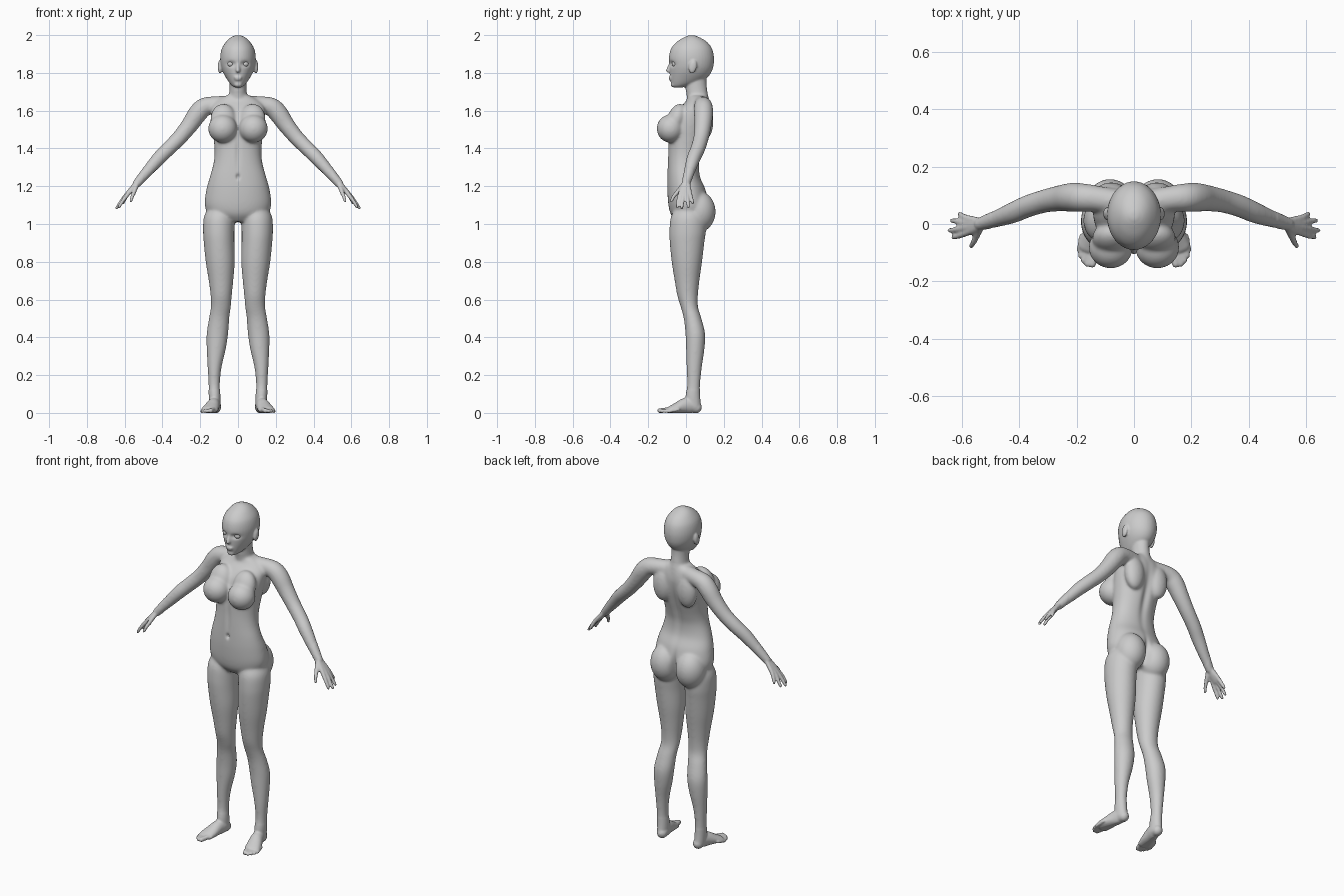
import bpy, bmesh, math
from mathutils import Vector, Matrix

parts = []


def spline(pts, k=5):
    """Catmull-Rom interpolation over every column of the rows."""
    out = []
    for i in range(len(pts) - 1):
        p0, p1, p2, p3 = pts[max(i - 1, 0)], pts[i], pts[i + 1], pts[min(i + 2, len(pts) - 1)]
        for j in range(k):
            t = j / k
            out.append([b + 0.5 * t * (c - a + t * (2 * a - 5 * b + 4 * c - d + t * (3 * (b - c) + d - a)))
                        for a, b, c, d in zip(p0, p1, p2, p3)])
    return out + [list(pts[-1])]


def finish(name, bm):
    bmesh.ops.recalc_face_normals(bm, faces=bm.faces)
    me = bpy.data.meshes.new(name)
    bm.to_mesh(me)
    bm.free()
    ob = bpy.data.objects.new(name, me)
    bpy.context.collection.objects.link(ob)
    return ob


def skin(name, rings):
    bm = bmesh.new()
    loops = [[bm.verts.new(p) for p in r] for r in rings]
    n = len(loops[0])
    for a, b in zip(loops, loops[1:]):
        for i in range(n):
            bm.faces.new((a[i], a[(i + 1) % n], b[(i + 1) % n], b[i]))
    bm.faces.new(loops[0])
    bm.faces.new(loops[-1])
    parts.append(finish(name, bm))


def stack(name, rows, s=1, n=40, e=1.0):
    """Horizontal rings: z, centre x, half width, front y, back y."""
    rings = []
    for z, cx, hw, yf, yb in spline(rows):
        ring = []
        for i in range(n):
            c, q = math.cos(math.tau * i / n), math.sin(math.tau * i / n)
            c, q = math.copysign(abs(c) ** e, c), math.copysign(abs(q) ** e, q)
            ring.append((s * (cx + hw * c), (yf + yb) / 2 + (yb - yf) / 2 * q, z))
        rings.append(ring)
    skin(name, rings)


def tube(name, pts, s=1, ref=(0, 1, 0), n=20):
    """Round-ended tube: x, y, z, radius along ref, other radius."""
    rows = spline(pts)
    pos = [Vector(r[:3]) for r in rows]
    rings = []

    def ring(c, t, ra, rb):
        u = Vector(ref)
        u = (u - t * u.dot(t)).normalized()
        v = t.cross(u)
        pts = [c + u * ra * math.cos(a) + v * rb * math.sin(a) for a in (math.tau * i / n for i in range(n))]
        rings.append([(s * p.x, p.y, p.z) for p in pts])

    last = len(pos) - 1
    caps = [math.radians(a) for a in (80, 55, 28)]
    for i, r in enumerate(rows):
        t = (pos[min(i + 1, last)] - pos[max(i - 1, 0)]).normalized()
        ra, rb = r[3], r[4]
        m = min(ra, rb)
        if i == 0:
            for a in caps:
                ring(pos[i] - t * m * math.sin(a), t, ra * math.cos(a), rb * math.cos(a))
        ring(pos[i], t, ra, rb)
        if i == last:
            for a in reversed(caps):
                ring(pos[i] + t * m * math.sin(a), t, ra * math.cos(a), rb * math.cos(a))
    skin(name, rings)


def ball(name, c, r, s=1, tilt=0.0):
    bm = bmesh.new()
    bmesh.ops.create_uvsphere(bm, u_segments=32, v_segments=20, radius=1)
    m = Matrix.Translation((s * c[0], c[1], c[2])) @ Matrix.Rotation(tilt, 4, 'X') @ Matrix.Diagonal((*r, 1))
    bmesh.ops.transform(bm, matrix=m, verts=bm.verts)
    ob = finish(name, bm)
    parts.append(ob)
    return ob


# torso, neck, head
stack("torso", [
    (1.012, 0, .07, -.05, .08), (1.05, 0, .15, -.08, .11), (1.10, 0, .176, -.093, .12),
    (1.18, 0, .168, -.099, .105), (1.25, 0, .149, -.099, .076), (1.32, 0, .130, -.097, .072),
    (1.38, 0, .124, -.095, .086), (1.45, 0, .129, -.093, .108), (1.52, 0, .138, -.082, .125),
    (1.58, 0, .143, -.058, .132), (1.62, 0, .14, -.028, .13), (1.655, 0, .11, .003, .122),
    (1.68, 0, .065, .012, .112)], e=.93)
stack("neck", [(1.62, 0, .065, .0, .13), (1.66, 0, .053, .005, .124), (1.70, 0, .046, .0, .114),
               (1.75, 0, .044, -.004, .108), (1.81, 0, .046, 0, .11)])
stack("head", [
    (1.722, 0, .014, -.062, -.025), (1.731, 0, .030, -.073, .015), (1.748, 0, .046, -.080, .07),
    (1.775, 0, .064, -.084, .112), (1.805, 0, .080, -.086, .135), (1.84, 0, .091, -.088, .146),
    (1.885, 0, .094, -.090, .148), (1.93, 0, .085, -.078, .137), (1.965, 0, .063, -.048, .11),
    (1.988, 0, .038, -.010, .072), (1.999, 0, .012, .017, .043)])

# nose and lips
tube("nose", [(0, -.078, 1.862, .008, .008), (0, -.088, 1.835, .008, .009), (0, -.096, 1.812, .012, .010)],
     ref=(1, 0, 0))
ball("upper_lip", (0, -.083, 1.776), (.023, .010, .006))
ball("lower_lip", (0, -.081, 1.766), (.019, .010, .006))
ball("chin", (0, -.066, 1.738), (.022, .016, .014))

FINGERS = {
    "index_finger": [(.54, -.012, 1.212), (.588, -.033, 1.152), (.613, -.042, 1.118), (.630, -.046, 1.090)],
    "middle_finger": [(.54, -.004, 1.212), (.595, -.014, 1.150), (.625, -.020, 1.110), (.642, -.022, 1.085)],
    "ring_finger": [(.54, .004, 1.212), (.592, .005, 1.152), (.618, .010, 1.115), (.634, .012, 1.090)],
    "little_finger": [(.54, .010, 1.212), (.583, .021, 1.160), (.600, .030, 1.130), (.608, .036, 1.112)],
    "thumb": [(.535, -.012, 1.210), (.550, -.045, 1.170), (.560, -.066, 1.145), (.567, -.077, 1.122)],
}
TOES = [(.145, -.140, .013), (.163, -.140, .010), (.176, -.127, .010), (.186, -.110, .0095), (.191, -.090, .009)]

for s, side in ((1, "left_"), (-1, "right_")):
    # ear
    ball(side + "ear", (.096, .036, 1.832), (.011, .021, .036), s, -.2)
    # chest, shoulder blade, buttock
    ball(side + "breast", (.081, -.082, 1.505), (.077, .073, .075), s)
    ball(side + "upper_breast", (.078, -.050, 1.555), (.068, .05, .085), s, -.35)
    ball(side + "shoulder_blade", (.08, .1, 1.545), (.06, .045, .10), s)
    ball(side + "buttock", (.083, .068, 1.065), (.085, .089, .108), s)
    # shoulder and arm
    arm = [(.05, .075, 1.635, .044), (.13, .088, 1.630, .046), (.18, .092, 1.618, .050), (.215, .093, 1.583, .051),
           (.255, .090, 1.525, .046), (.31, .080, 1.457, .041), (.37, .062, 1.397, .039), (.42, .040, 1.347, .037),
           (.48, .018, 1.278, .030), (.535, .0, 1.215, .0225)]
    tube(side + "arm", [(*p, p[3]) for p in arm], s)
    # hand
    tube(side + "palm", [(.535, 0, 1.215, .022, .016), (.56, -.004, 1.186, .031, .015),
                         (.585, -.006, 1.158, .033, .012)], s)
    for name, pts in FINGERS.items():
        tube(side + name, [(*p, r, r) for p, r in zip(pts, (.013, .0115, .0098, .0082))], s, n=12)
    # leg
    stack(side + "leg", [
        (1.08, .092, .07, -.06, .09), (1.03, .100, .082, -.082, .105), (.96, .102, .083, -.088, .105),
        (.90, .100, .081, -.086, .097), (.80, .094, .077, -.076, .085), (.70, .090, .065, -.060, .071),
        (.62, .089, .056, -.046, .063), (.56, .091, .053, -.028, .064), (.50, .100, .054, -.012, .082),
        (.42, .109, .057, -.003, .101), (.34, .115, .051, .0, .098), (.24, .124, .037, .003, .084),
        (.15, .126, .030, .006, .075), (.09, .124, .031, -.002, .075), (.03, .122, .030, -.005, .080)], s)
    # foot
    tube(side + "foot", [
        (.119, .055, .028, .029, .031), (.122, .03, .038, .032, .041), (.130, -.005, .038, .035, .041),
        (.141, -.045, .027, .041, .030), (.152, -.085, .016, .044, .019)], s, (1, 0, 0))
    for i, (x, y, r) in enumerate(TOES):
        base = (.126 + .014 * i, -.085 + .011 * i, .018, r, r)
        tube(f"{side}toe_{i + 1}", [base, (x, y, r - .001, r, r)], s, (1, 0, 0), 12)

# fuse every part into one continuous skin
bpy.ops.object.select_all(action='DESELECT')
for ob in parts:
    ob.select_set(True)
body = parts[0]
bpy.context.view_layer.objects.active = body
bpy.ops.object.join()
body.name = "body"


def apply(kind, **props):
    mod = body.modifiers.new("step", kind)
    for k, v in props.items():
        setattr(mod, k, v)
    bpy.ops.object.modifier_apply(modifier=mod.name)


apply('REMESH', mode='VOXEL', voxel_size=.0055)
soft = body.vertex_groups.new(name="soft")
soft.add([v.index for v in body.data.vertices if .12 < v.co.z < 1.70 and abs(v.co.x) < .5], 1, 'REPLACE')
apply('SMOOTH', factor=.5, iterations=24, vertex_group="soft")
apply('SMOOTH', factor=.5, iterations=3)

# sculpted dents: centre, reach, push
DENTS = [((.038, -.085, 1.847), (.021, .05, .013), (0, .014, 0)),     # eye sockets
         ((-.038, -.085, 1.847), (.021, .05, .013), (0, .014, 0)),
         ((0, .11, 1.42), (.022, .06, .16), (0, -.013, 0)),           # spine
         ((0, -.10, 1.25), (.009, .03, .013), (0, .013, 0)),          # navel
         ((0, -.10, 1.38), (.013, .04, .09), (0, .006, 0)),           # midline
         ((0, .14, 1.05), (.014, .06, .08), (0, -.03, 0))]            # cleft
for v in body.data.vertices:
    for c, r, push in DENTS:
        d = sum(((a - b) / q) ** 2 for a, b, q in zip(v.co, c, r))
        if d < 9:
            v.co += Vector(push) * math.exp(-d)
    v.co.z = max(v.co.z, 0)
body.data.polygons.foreach_set("use_smooth", [True] * len(body.data.polygons))

# eyes
for s, side in ((1, "left_"), (-1, "right_")):
    eye = ball(side + "eye", (.038, -.058, 1.847), (.018, .017, .016), s)
    eye.data.polygons.foreach_set("use_smooth", [True] * len(eye.data.polygons))
